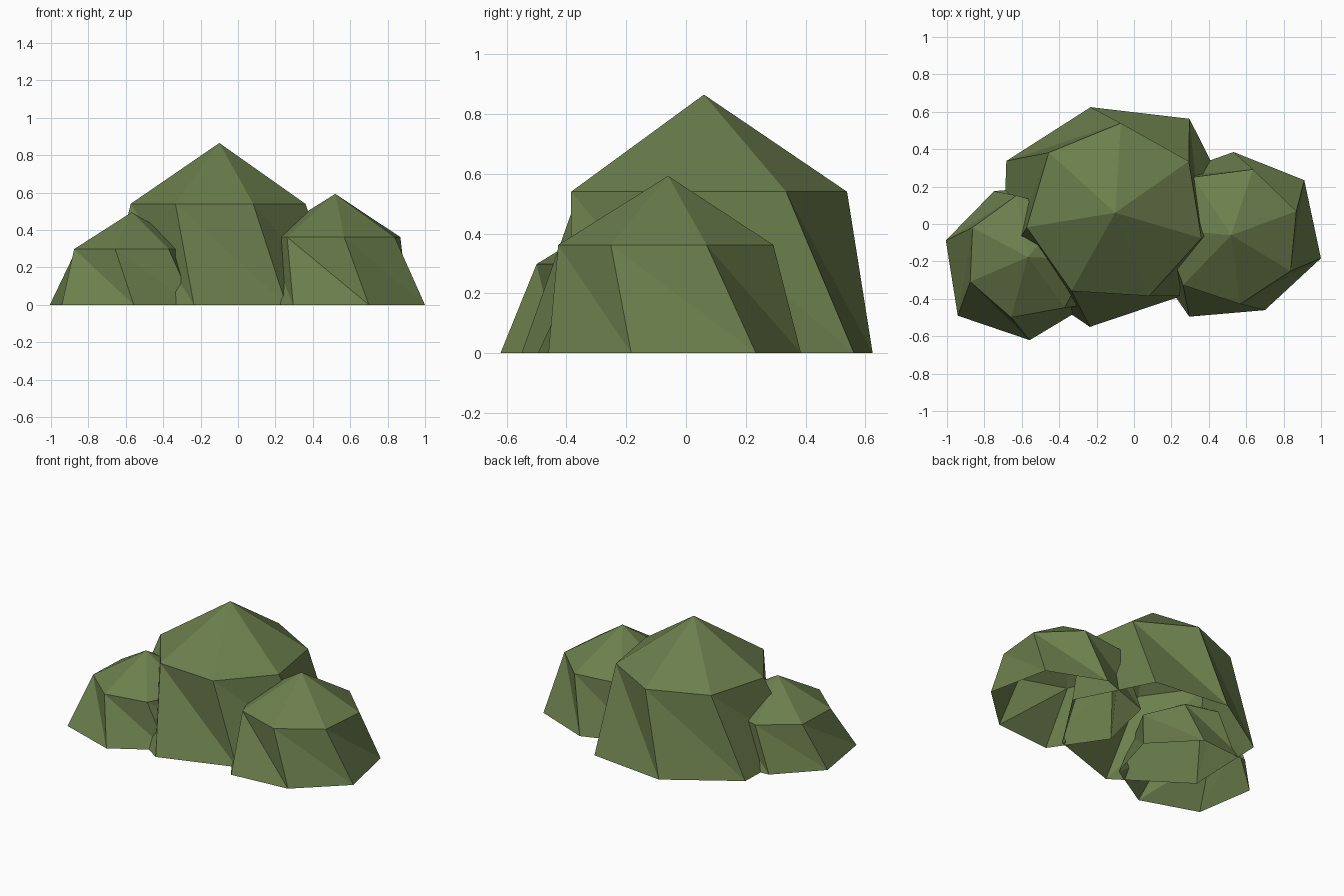
import bpy, bmesh
from math import cos, sin, radians

cube = bpy.data.objects.get("Cube")
if cube:
    bpy.data.objects.remove(cube)

# Leaf colour
leaf = bpy.data.materials.new("leaf_green")
leaf.use_nodes = True
color = (0.15, 0.212, 0.074, 1)
leaf.diffuse_color = color
leaf.node_tree.nodes["Principled BSDF"].inputs["Base Color"].default_value = color
leaf.node_tree.nodes["Principled BSDF"].inputs["Roughness"].default_value = 0.9

SIDES = 7
STEP = 360 / SIDES
TWIST = 16.7  # turn of the ground ring against the crown ring


def bush(name, x, y, top, shoulder, radius, turn, ground_radii):
    """Faceted dome: crown fan, twisted skirt, open at the ground."""
    bm = bmesh.new()

    def ring_point(r, angle, z):
        a = radians(angle)
        return bm.verts.new((x + r * cos(a), y + r * sin(a), z))

    apex = bm.verts.new((x, y, top))
    crown = [ring_point(radius, turn + STEP * i, shoulder) for i in range(SIDES)]
    ground = [ring_point(r, turn + TWIST + STEP * i, 0)
              for i, r in enumerate(ground_radii)]
    for i in range(SIDES):
        j = (i + 1) % SIDES
        bm.faces.new((apex, crown[i], crown[j]))
        bm.faces.new((crown[i], ground[j], crown[j]))
        bm.faces.new((crown[i], ground[i], ground[j]))
    mesh = bpy.data.meshes.new(name)
    bm.to_mesh(mesh)
    bm.free()
    mesh.materials.append(leaf)
    obj = bpy.data.objects.new(name, mesh)
    bpy.context.collection.objects.link(obj)


# Three overlapping bushes
bush("middle_bush", -0.10, 0.06, 0.865, 0.54, 0.48, -16.4,
     (0.65, 0.64, 0.58, 0.645, 0.67, 0.625, 0.57))
bush("left_bush", 0.52, -0.06, 0.593, 0.362, 0.371, 20.3,
     (0.489, 0.445, 0.48, 0.47, 0.49, 0.439, 0.495))
bush("right_bush", -0.568, -0.177, 0.495, 0.298, 0.335, -2.5,
     (0.45, 0.42, 0.396, 0.447, 0.488, 0.444, 0.416))
